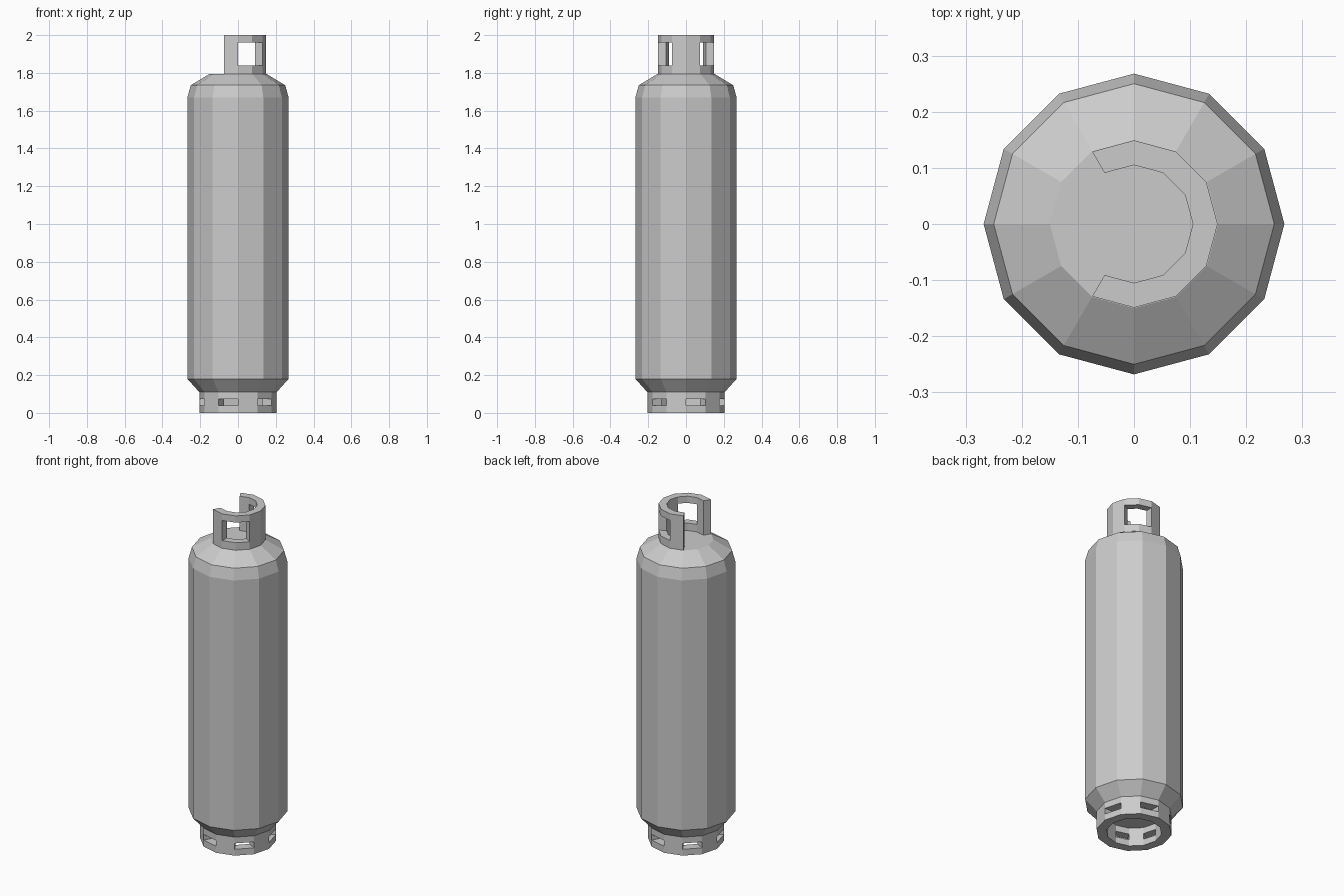
import bpy, bmesh
from math import cos, sin, radians

if "Cube" in bpy.data.objects:
    bpy.data.objects.remove(bpy.data.objects["Cube"])

STEP = 30  # twelve-sided throughout


def polar(bm, r, i, z):
    a = radians(STEP * i)
    return bm.verts.new((r * cos(a), r * sin(a), z))


def finish(bm, name):
    bmesh.ops.remove_doubles(bm, verts=bm.verts, dist=1e-5)
    bmesh.ops.recalc_face_normals(bm, faces=bm.faces)
    mesh = bpy.data.meshes.new(name)
    bm.to_mesh(mesh)
    bm.free()
    obj = bpy.data.objects.new(name, mesh)
    bpy.context.collection.objects.link(obj)
    return obj


def lathe(name, profile):
    """Closed twelve-sided solid from (radius, z) points, bottom to top."""
    bm = bmesh.new()
    loops = [[polar(bm, r, i, z) for i in range(12)] for r, z in profile]
    for low, high in zip(loops, loops[1:]):
        for i in range(12):
            j = (i + 1) % 12
            bm.faces.new((low[i], low[j], high[j], high[i]))
    bm.faces.new(loops[0][::-1])
    bm.faces.new(loops[-1])
    return finish(bm, name)


def slotted_ring(name, r_out, r_in, heights, segments, slots):
    """Thick ring of wall cells; the middle row is left open at the slots."""
    cells = {(i % 12, k) for i in segments for k in range(3)
             if not (k == 1 and i % 12 in slots)}
    bm = bmesh.new()

    def quad(*pts):
        bm.faces.new([polar(bm, r, i, heights[k]) for r, i, k in pts])

    for i, k in cells:
        for r in (r_out, r_in):
            quad((r, i, k), (r, i + 1, k), (r, i + 1, k + 1), (r, i, k + 1))
        # end walls and top / bottom faces only where no cell adjoins
        for di, edge in ((-1, i), (1, i + 1)):
            if ((i + di) % 12, k) not in cells:
                quad((r_out, edge, k), (r_in, edge, k),
                     (r_in, edge, k + 1), (r_out, edge, k + 1))
        for dk, level in ((-1, k), (1, k + 1)):
            if (i, k + dk) not in cells:
                quad((r_out, i, level), (r_out, i + 1, level),
                     (r_in, i + 1, level), (r_in, i, level))
    return finish(bm, name)


# Tank with sloped shoulders
lathe("tank_body", [(0.205, 0.11), (0.268, 0.18), (0.268, 1.67),
                    (0.25, 1.735), (0.15, 1.795)])

# Foot ring with a slot in every other side
slotted_ring("foot_ring", 0.205, 0.15, (0, 0.038, 0.073, 0.11),
             range(12), {0, 2, 4, 6, 8, 10})

# Valve guard, open towards -x, with two hand holes
slotted_ring("valve_guard", 0.149, 0.105, (1.795, 1.84, 1.96, 2.0),
             range(-4, 4), {1, 2, 9, 10})
